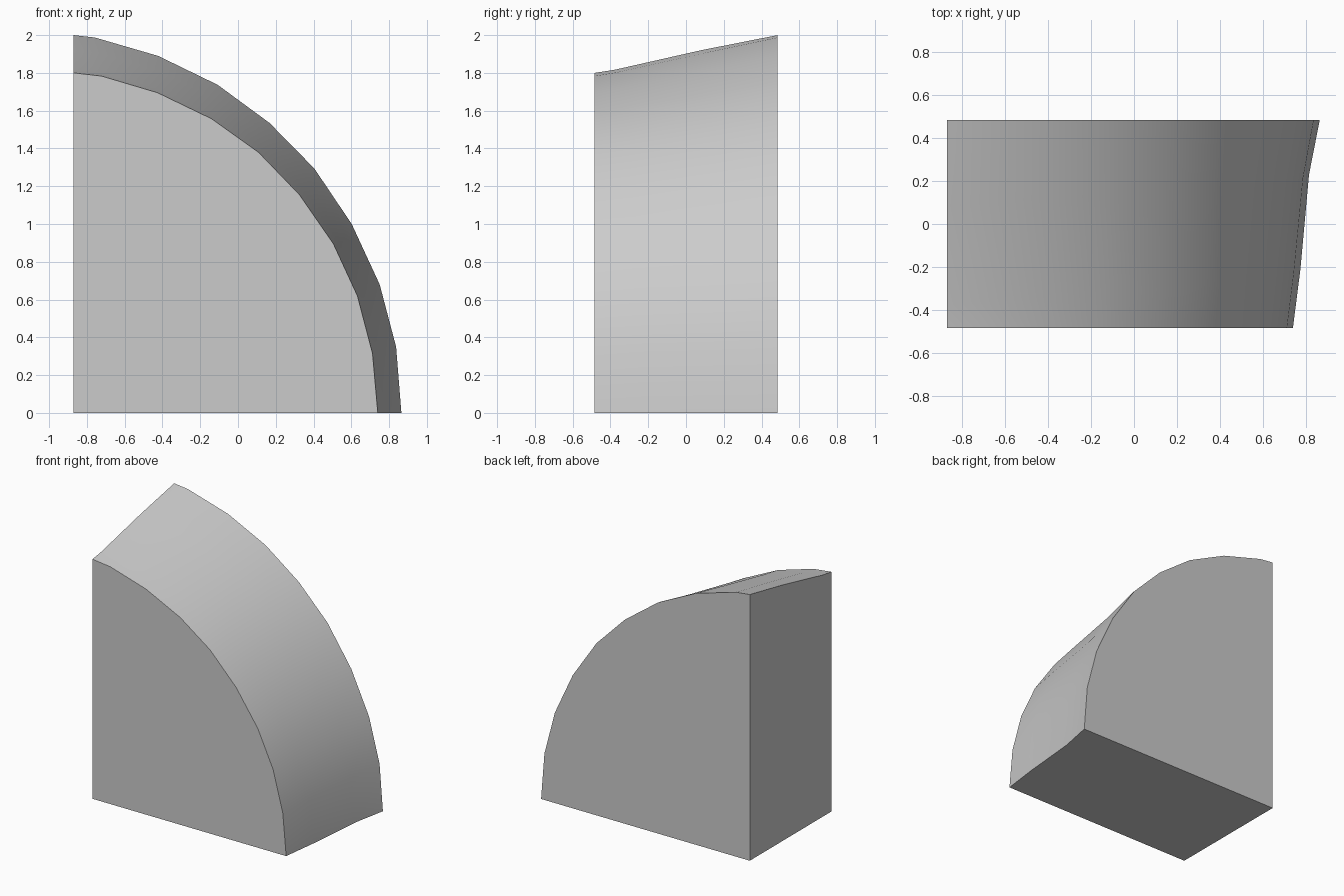
import bpy
import bmesh
from math import radians

old_cube = bpy.data.objects.get("Cube")
if old_cube:
    bpy.data.objects.remove(old_cube, do_unlink=True)

WALL, DEPTH = -0.87, 0.485

# Arc profiles as (x, z) from the base up to the flat wall
front_arc = [(0.74, 0), (0.712, 0.315), (0.632, 0.62), (0.505, 0.895), (0.325, 1.155),
             (0.108, 1.38), (-0.14, 1.557), (-0.426, 1.695), (-0.722, 1.783), (WALL, 1.8)]
back_arc = [(0.865, 0), (0.837, 0.35), (0.75, 0.68), (0.602, 1.0), (0.404, 1.294),
            (0.167, 1.535), (-0.108, 1.737), (-0.423, 1.89), (-0.757, 1.987), (WALL, 2)]


def lerp(a, b, t):
    return a + (b - a) * t


# Each station: depth at base, depth at top, blend at base, blend at top
stations = [(-DEPTH, -DEPTH, 0, 0), (-0.21, -0.38, 0.28, 0.08),
            (0.23, 0.08, 0.6, 0.6), (DEPTH, DEPTH, 1, 1)]


def build_wedge(name, material):
    bm = bmesh.new()
    rows = []
    for y_base, y_top, t_base, t_top in stations:
        row = []
        for i, (f, b) in enumerate(zip(front_arc, back_arc)):
            s = i / (len(front_arc) - 1)
            t = lerp(t_base, t_top, s)
            row.append(bm.verts.new((lerp(f[0], b[0], t), lerp(y_base, y_top, s),
                                     lerp(f[1], b[1], t))))
        rows.append(row)

    # Curved outer skin
    for near, far in zip(rows, rows[1:]):
        for i in range(len(near) - 1):
            bm.faces.new((near[i], far[i], far[i + 1], near[i + 1]))

    # Flat front, back, base and wall
    front_corner = bm.verts.new((WALL, -DEPTH, 0))
    back_corner = bm.verts.new((WALL, DEPTH, 0))
    bm.faces.new(rows[0] + [front_corner])
    bm.faces.new(rows[-1] + [back_corner])
    bm.faces.new([row[0] for row in rows] + [back_corner, front_corner])
    bm.faces.new([row[-1] for row in rows] + [back_corner, front_corner])
    bmesh.ops.recalc_face_normals(bm, faces=bm.faces)

    mesh = bpy.data.meshes.new(name)
    bm.to_mesh(mesh)
    bm.free()
    mesh.materials.append(material)
    obj = bpy.data.objects.new(name, mesh)
    bpy.context.collection.objects.link(obj)
    return obj


grey = bpy.data.materials.new("light_grey")
grey.use_nodes = True
grey.diffuse_color = (0.6, 0.6, 0.6, 1)
grey.node_tree.nodes["Principled BSDF"].inputs["Base Color"].default_value = grey.diffuse_color

wedge = build_wedge("curved_wedge", grey)
bpy.ops.object.select_all(action="DESELECT")
wedge.select_set(True)
bpy.context.view_layer.objects.active = wedge
bpy.ops.object.shade_smooth_by_angle(angle=radians(30))
